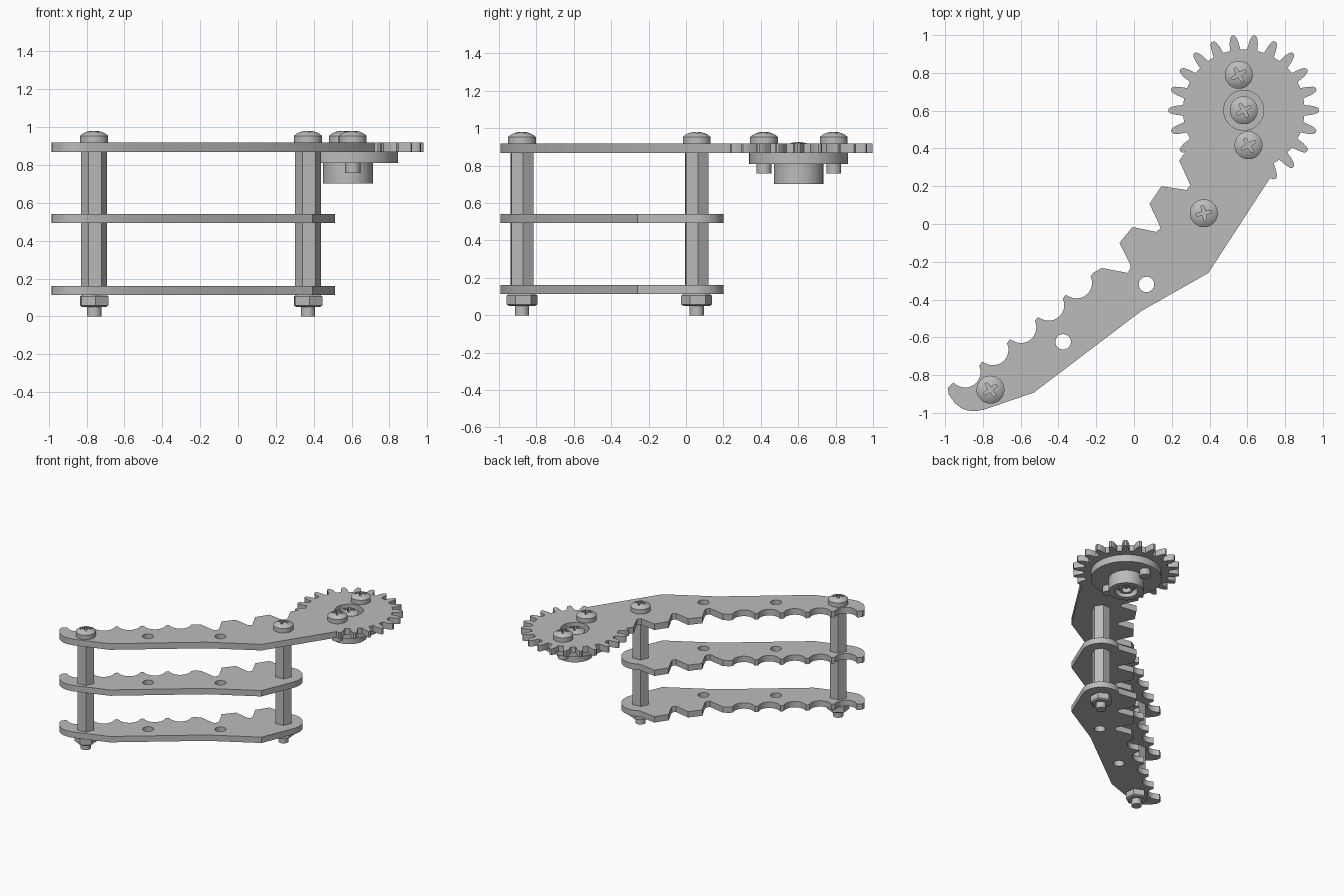
import bpy, bmesh
from math import radians, cos, sin, pi

if "Cube" in bpy.data.objects:
    bpy.data.objects.remove(bpy.data.objects["Cube"], do_unlink=True)

grey = bpy.data.materials.new("plain grey")
grey.use_nodes = True
grey.diffuse_color = (0.5, 0.5, 0.5, 1)
grey.node_tree.nodes["Principled BSDF"].inputs["Base Color"].default_value = grey.diffuse_color


def add_object(name, mesh, smooth=True):
    mesh.materials.clear()
    mesh.materials.append(grey)
    obj = bpy.data.objects.new(name, mesh)
    bpy.context.collection.objects.link(obj)
    if smooth:
        bpy.ops.object.select_all(action='DESELECT')
        bpy.context.view_layer.objects.active = obj
        obj.select_set(True)
        bpy.ops.object.shade_smooth_by_angle(angle=radians(28))
    return obj


def arc(center, radius, start, end, count):
    """Points along an arc, angles in degrees."""
    angles = [radians(start + (end - start) * i / count) for i in range(count + 1)]
    return [(center[0] + radius * cos(a), center[1] + radius * sin(a)) for a in angles]


def circle(center, radius):
    return arc(center, radius, 0, 360, 32)[:-1]


def flat_part(name, loops, z0, z1):
    """Extrude an outline with holes between two heights."""
    curve = bpy.data.curves.new(name, 'CURVE')
    curve.dimensions = '2D'
    curve.fill_mode = 'BOTH'
    curve.extrude = (z1 - z0) / 2
    for loop in loops:
        spline = curve.splines.new('POLY')
        spline.points.add(len(loop) - 1)
        for point, (x, y) in zip(spline.points, loop):
            point.co = (x, y, 0, 1)
        spline.use_cyclic_u = True
    temp = bpy.data.objects.new(name, curve)
    mesh = bpy.data.meshes.new_from_object(temp)
    bpy.data.objects.remove(temp)
    bm = bmesh.new()
    bm.from_mesh(mesh)
    bmesh.ops.remove_doubles(bm, verts=bm.verts, dist=0.0002)
    bmesh.ops.recalc_face_normals(bm, faces=bm.faces)
    bmesh.ops.translate(bm, verts=bm.verts, vec=(0, 0, (z0 + z1) / 2))
    bm.to_mesh(mesh)
    bm.free()
    return add_object(name, mesh)


def lathe(name, profile, center, sides=32, turn=0):
    """Revolve (radius, height) points about a vertical axis."""
    bm = bmesh.new()
    verts = [bm.verts.new((r, 0, z)) for r, z in profile]
    edges = [bm.edges.new(pair) for pair in zip(verts, verts[1:])]
    bmesh.ops.spin(bm, geom=verts + edges, cent=(0, 0, 0), axis=(0, 0, 1),
                   angle=2 * pi, steps=sides)
    bmesh.ops.remove_doubles(bm, verts=bm.verts, dist=0.0002)
    bmesh.ops.recalc_face_normals(bm, faces=bm.faces)
    mesh = bpy.data.meshes.new(name)
    bm.to_mesh(mesh)
    bm.free()
    obj = add_object(name, mesh)
    obj.location = (*center, 0)
    obj.rotation_euler.z = radians(turn)
    return obj


def rod(name, center, radius, z0, z1, sides=32, turn=0):
    return lathe(name, [(0, z0), (radius, z0), (radius, z1), (0, z1)], center, sides, turn)


# Shared positions
posts = {"outer": (-0.76, -0.877), "inner": (0.37, 0.057)}
hub = (0.581, 0.602)
horn_bolts = {"back": (0.555, 0.79), "front": (0.606, 0.417)}

# Plate edges: front edge, angular teeth, then a row of round notches and the tip
front_edge = [(-0.795, -0.983), (-0.531, -0.893), (0.04, -0.46), (0.394, -0.259)]
back_edge = [(0.277, 0.18), (0.145, 0.2), (0.082, 0.106), (0.135, -0.005), (0.14, -0.022),
             (0.119, -0.042), (-0.008, -0.016), (-0.077, -0.1), (-0.02, -0.215),
             (-0.018, -0.235), (-0.034, -0.259), (-0.17, -0.233)]
for i in range(5):
    c = (-0.304 - 0.1475 * i, -0.312 - 0.118 * i)
    back_edge.append((c[0] + 0.09, c[1] + 0.055))
    back_edge += arc(c, 0.082, 25, -138 if i == 4 else -120, 12)
tip = [(-0.985, -0.867), (-0.982, -0.9), (-0.95, -0.947), (-0.915, -0.975),
       (-0.88, -0.988), (-0.84, -0.991)]

# Gear teeth on the end of the top plate
tooth = [(-5, 0.322), (-3.7, 0.362), (-2.4, 0.388), (-1, 0.399),
         (1, 0.399), (2.4, 0.388), (3.7, 0.362), (5, 0.322)]
gear = []
for k in range(-4, 14):
    for offset, r in tooth:
        a = radians(k * 360 / 22 + offset)
        gear.append((hub[0] + r * cos(a), hub[1] + r * sin(a)))
gear = [(0.72, 0.243)] + gear[3:-2] + [(0.275, 0.388), (0.24, 0.335), (0.298, 0.206)]
rounded_end = arc(posts["inner"], 0.143, -23, 122, 16)

# Three plates
holes = [circle((0.066, -0.32), 0.041), circle((-0.375, -0.624), 0.041)]
short_plate = front_edge + rounded_end + back_edge + tip
long_plate = front_edge + gear + back_edge + tip
flat_part("bottom_plate", [short_plate] + holes, 0.113, 0.161)
flat_part("middle_plate", [short_plate] + holes, 0.493, 0.541)
flat_part("gear_plate", [long_plate] + holes + [circle(hub, 0.106)], 0.868, 0.918)

# Domed screw head with a cross recess
dome = [(0, 0), (0.074, 0), (0.074, 0.036), (0.06, 0.047), (0.042, 0.056), (0.021, 0.061), (0, 0.062)]
star = []
for i in range(4):
    for r, a in ((0.042, -9), (0.042, 9), (0.014, 45)):
        star.append((r * cos(radians(a + 90 * i)), r * sin(radians(a + 90 * i))))
head = lathe("screw_head", dome, (0, 0))
cutter = flat_part("recess_cutter", [star], 0.03, 0.1)
cutter.hide_render = True
cut = head.modifiers.new("recess", 'BOOLEAN')
cut.operation = 'DIFFERENCE'
cut.object = cutter
cut.solver = 'EXACT'
bpy.context.view_layer.update()
head_mesh = bpy.data.meshes.new_from_object(head.evaluated_get(bpy.context.evaluated_depsgraph_get()))
for helper in (head, cutter):
    bpy.data.objects.remove(helper, do_unlink=True)


def screw_head(name, center, z, turn):
    obj = add_object(name, head_mesh.copy())
    obj.location = (*center, z)
    obj.rotation_euler.z = radians(turn)


# Posts, with a screw above and a bolt end and nut below
nut = [(0, 0.05), (0.07, 0.05), (0.083, 0.058), (0.083, 0.105), (0.07, 0.113), (0, 0.113)]
for side, center in posts.items():
    rod(side + "_lower_standoff", center, 0.0685, 0.161, 0.493, 6, 5)
    rod(side + "_upper_standoff", center, 0.0685, 0.541, 0.868, 6, 5)
    rod(side + "_bolt_end", center, 0.038, 0, 0.115)
    lathe(side + "_nut", nut, center, 6, 35)
    screw_head(side + "_screw", center, 0.918, 35 if side == "outer" else 12)

# Round horn under the gear, with a hollow hub
lathe("horn", [(0, 0.868), (0.265, 0.868), (0.265, 0.81), (0.132, 0.81), (0.132, 0.702),
               (0.085, 0.702), (0.085, 0.75), (0.055, 0.75), (0.055, 0.715),
               (0.036, 0.715), (0.036, 0.75), (0, 0.75)], hub, 48)
screw_head("hub_screw", hub, 0.864, 30)
for side, center in horn_bolts.items():
    screw_head(side + "_horn_screw", center, 0.918, 30)
    rod(side + "_horn_screw_shaft", center, 0.04, 0.757, 0.83)
